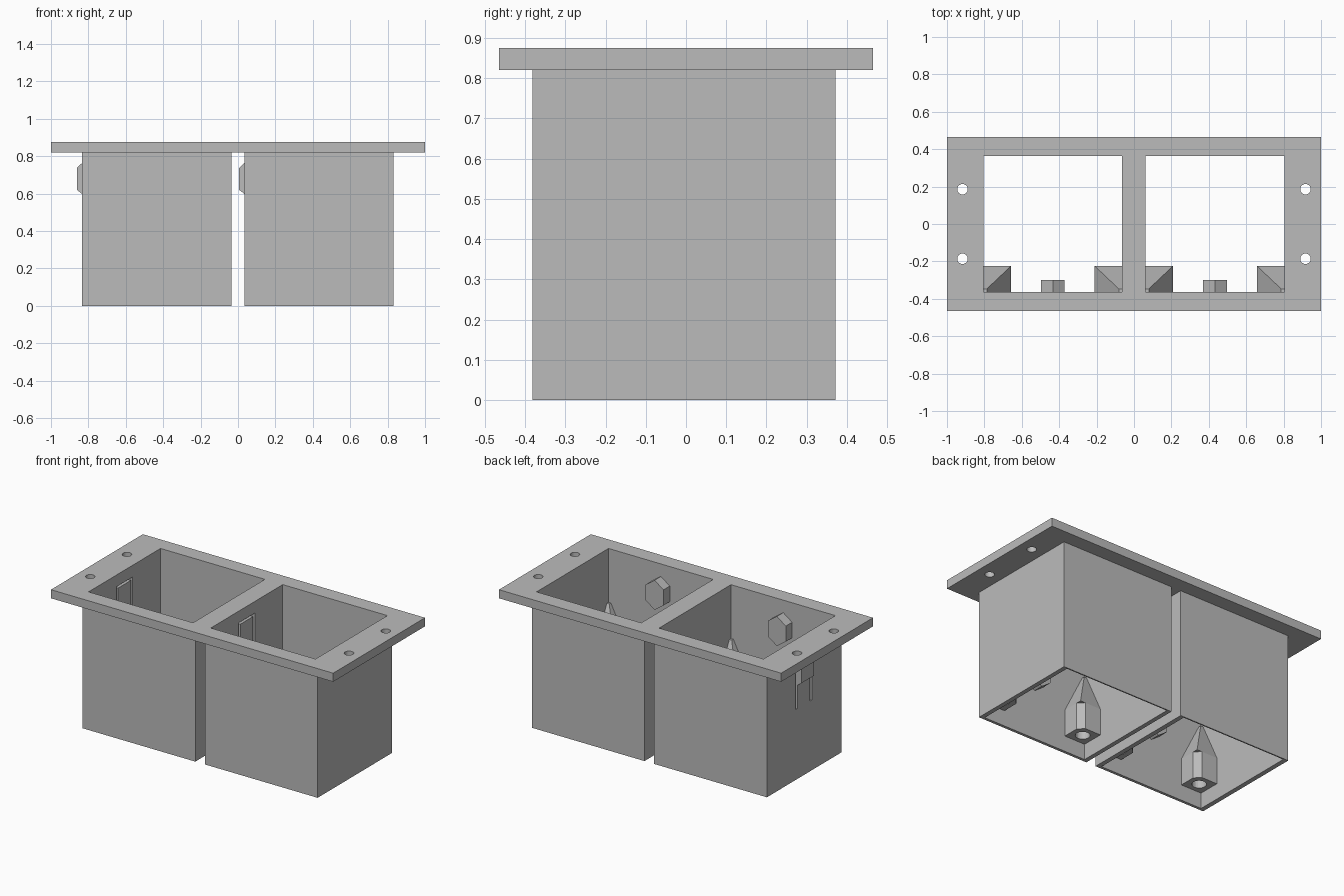
import bpy, bmesh, math
from mathutils import Matrix

default = bpy.data.objects.get("Cube")
if default:
    bpy.data.objects.remove(default, do_unlink=True)

grey = bpy.data.materials.new("plain grey")
grey.use_nodes = True
grey.diffuse_color = (0.5, 0.5, 0.5, 1)
grey.node_tree.nodes["Principled BSDF"].inputs["Base Color"].default_value = (0.5, 0.5, 0.5, 1)


def make(name, bm):
    bmesh.ops.recalc_face_normals(bm, faces=bm.faces)
    mesh = bpy.data.meshes.new(name)
    bm.to_mesh(mesh)
    bm.free()
    mesh.materials.append(grey)
    obj = bpy.data.objects.new(name, mesh)
    bpy.context.collection.objects.link(obj)
    return obj


def hull(name, points):
    bm = bmesh.new()
    for p in points:
        bm.verts.new(p)
    bmesh.ops.convex_hull(bm, input=bm.verts)
    bmesh.ops.dissolve_limit(bm, angle_limit=0.01, verts=bm.verts, edges=bm.edges)
    return make(name, bm)


def box(name, xs, ys, zs):
    return hull(name, [(x, y, z) for x in xs for y in ys for z in zs])


def cylinder(name, x, y, zs, radius, sides=24):
    bm = bmesh.new()
    bmesh.ops.create_cone(bm, cap_ends=True, segments=sides, radius1=radius, radius2=radius,
                          depth=zs[1] - zs[0],
                          matrix=Matrix.Translation((x, y, (zs[0] + zs[1]) / 2)))
    return make(name, bm)


def cut(target, cutters):
    for cutter in cutters:
        mod = target.modifiers.new("cut", 'BOOLEAN')
        mod.operation, mod.solver, mod.object = 'DIFFERENCE', 'EXACT', cutter
    deps = bpy.context.evaluated_depsgraph_get()
    mesh = bpy.data.meshes.new_from_object(target.evaluated_get(deps))
    target.modifiers.clear()
    target.data = mesh
    for cutter in cutters:
        bpy.data.objects.remove(cutter, do_unlink=True)


TOP, UNDER = 0.875, 0.82
IN_Y = (-0.364, 0.364)
OUT_Y = (-0.382, 0.372)
# Outer and inner x ranges of the two bays
BAYS = {"right": ((-0.834, -0.035), (-0.804, -0.064)),
        "left": ((0.034, 0.832), (0.062, 0.804))}

# Flange plate with two openings and four screw holes
flange = box("flange_plate", (-1, 1), (-0.465, 0.465), (UNDER, TOP))
cutters = [box("opening_cutter", inner, IN_Y, (0.5, 1)) for _, inner in BAYS.values()]
cutters += [cylinder("screw_hole_cutter", x, y, (0.5, 1), 0.028)
            for x in (-0.917, 0.917) for y in (-0.186, 0.186)]
cut(flange, cutters)


def corner_post(name, wall_x, side):
    # Tapered screw post growing from a front corner of the bay
    y0, w, d, c = IN_Y[0], 0.147, 0.14, 0.035
    low, mid, high = 0.10, 0.27, 0.53
    e = -0.004

    def at(u, v, z):
        return (wall_x + side * u, y0 + v, z)

    outline = [(e, e), (w, e), (w, d - c), (w - c, d), (e, d)]
    post = hull(name, [at(u, v, z) for u, v in outline for z in (low, mid)])
    x, y, _ = at(w / 2, d / 2, 0)
    cut(post, [cylinder("post_hole_cutter", x, y, (0.02, 0.24), 0.042)])
    base = [(e, e), (w, e), (w, d), (e, d)]
    tip = [(e, e), (0.017, e), (0.017, 0.017), (e, 0.017)]
    hull(name + "_taper", [at(u, v, mid) for u, v in base] + [at(u, v, high) for u, v in tip])


def hex_boss(name, x, z):
    # Point-up six-sided boss on the inner front wall
    half, tall, flat = 0.063, 0.095, 0.05
    shape = [(0, tall), (half, flat), (half, -flat), (0, -tall), (-half, -flat), (-half, flat)]
    hull(name, [(x + a, y, z + b) for a, b in shape for y in (IN_Y[0] - 0.004, -0.30)])


for bay, (outer, inner) in BAYS.items():
    # Open sleeve with a clip window in its right wall
    sleeve = box(bay + "_sleeve", outer, OUT_Y, (0, UNDER))
    cut(sleeve, [box("sleeve_cutter", inner, IN_Y, (-0.5, 1.5)),
                 box("window_cutter", (outer[0] - 0.1, inner[0] + 0.1), (-0.082, 0.082), (0.45, 0.8))])

    # Springy clip tongue and its outward bump
    box(bay + "_clip_tongue", (outer[0], inner[0]), (-0.065, 0.065), (0.449, 0.785))
    bump = [(0.005, 0.595), (-0.028, 0.62), (-0.028, 0.737), (0.005, 0.768)]
    hull(bay + "_clip_bump", [(outer[0] + a, y, z) for a, z in bump for y in (-0.064, 0.064)])

    corner_post(bay + "_post_a", inner[0], 1)
    corner_post(bay + "_post_b", inner[1], -1)

    centre = (inner[0] + inner[1]) / 2
    hex_boss(bay + "_upper_boss", centre, 0.70)
    hex_boss(bay + "_lower_boss", centre, 0.41)
